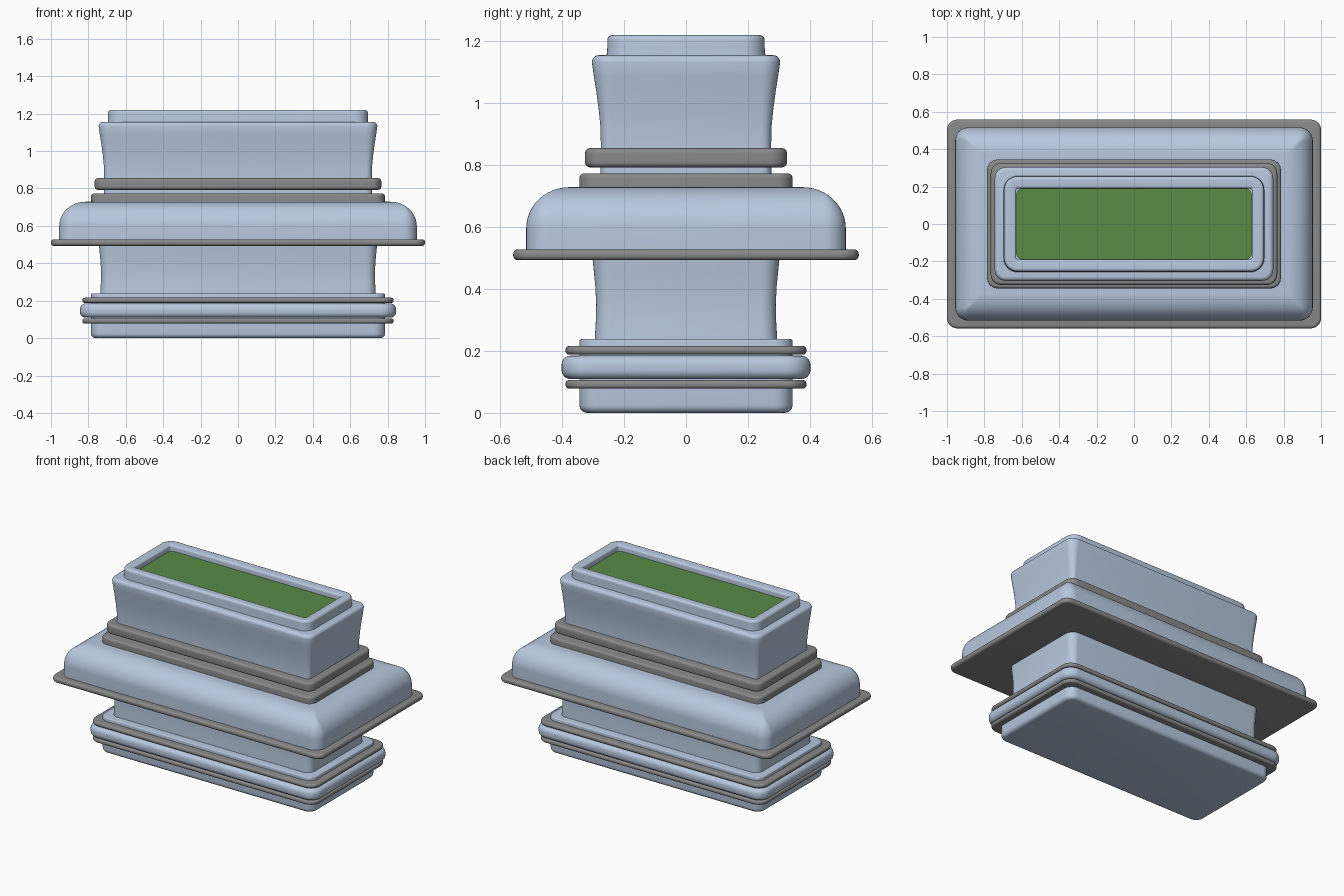
import bpy, bmesh
from math import pi, sin, cos, radians

if "Cube" in bpy.data.objects:
    bpy.data.objects.remove(bpy.data.objects["Cube"])


def material(name, color):
    m = bpy.data.materials.new(name)
    m.diffuse_color = color
    m.use_nodes = True
    m.node_tree.nodes["Principled BSDF"].inputs["Base Color"].default_value = m.diffuse_color
    return m


BLUE = material("pale_blue", (0.48, 0.58, 0.74, 1))
GREY = material("trim_grey", (0.25, 0.25, 0.25, 1))
GREEN = material("panel_green", (0.10, 0.26, 0.06, 1))


def outline(hx, hy, r, seg=8):
    """Rounded rectangle, counter-clockwise."""
    pts = []
    for i, (sx, sy) in enumerate([(1, 1), (-1, 1), (-1, -1), (1, -1)]):
        for k in range(seg + 1):
            a = pi / 2 * (i + k / seg)
            pts.append((sx * (hx - r) + r * cos(a), sy * (hy - r) + r * sin(a)))
    return pts


def loft(name, hx, hy, corner, profile, mat, closed=False):
    """Sweep a profile of (inset, z) points around a rounded rectangle."""
    bm = bmesh.new()
    rings = []
    for inset, z in profile:
        r = max(corner - inset, 0.012)
        rings.append([bm.verts.new((x, y, z))
                      for x, y in outline(hx - inset, hy - inset, r)])
    pairs = list(zip(rings, rings[1:]))
    if closed:
        pairs.append((rings[-1], rings[0]))
    for a, b in pairs:
        n = len(a)
        for i in range(n):
            j = (i + 1) % n
            bm.faces.new((a[i], a[j], b[j], b[i]))
    if not closed:
        bm.faces.new(rings[0][::-1])
        bm.faces.new(rings[-1])
    bmesh.ops.recalc_face_normals(bm, faces=bm.faces)
    me = bpy.data.meshes.new(name)
    bm.to_mesh(me)
    bm.free()
    ob = bpy.data.objects.new(name, me)
    bpy.context.collection.objects.link(ob)
    me.materials.append(mat)
    bpy.context.view_layer.objects.active = ob
    ob.select_set(True)
    bpy.ops.object.shade_smooth_by_angle(angle=radians(35))
    ob.select_set(False)
    return ob


def fillet(inset, z, r, start, seg=5):
    """Quarter-round profile points about a centre, from a start angle."""
    return [(inset - r * cos(start + pi / 2 * k / seg),
             z + r * sin(start + pi / 2 * k / seg)) for k in range(seg + 1)]


def slab(name, hx, hy, z0, z1, corner, bottom, top, mat):
    """Plate with rounded bottom and top edges."""
    low = fillet(bottom, z0 + bottom, bottom, -pi / 2) if bottom else [(0, z0)]
    high = fillet(top, z1 - top, top, 0) if top else [(0, z1)]
    return loft(name, hx, hy, corner, low + high, mat)


# Base plinth with its stacked mouldings
slab("base_plinth", 0.787, 0.344, 0.0, 0.238, 0.06, 0.025, 0.006, BLUE)
slab("lower_base_trim", 0.832, 0.389, 0.078, 0.106, 0.07, 0.012, 0.012, GREY)
slab("base_moulding", 0.845, 0.402, 0.109, 0.185, 0.08, 0.03, 0.03, BLUE)
slab("upper_base_trim", 0.832, 0.389, 0.188, 0.216, 0.07, 0.012, 0.012, GREY)

# Slightly waisted lower column
loft("lower_column", 0.744, 0.302, 0.06,
     [(0.007, 0.23), (0.011, 0.30), (0.012, 0.35), (0.009, 0.41),
      (0.004, 0.46), (0.0, 0.50)], BLUE)

# Wide flange and the domed shoulder on it
slab("wide_flange", 1.0, 0.558, 0.493, 0.528, 0.055, 0.015, 0.015, GREY)
dome = [(0.14 * (1 - cos(pi / 2 * k / 12)), 0.597 + 0.132 * sin(pi / 2 * k / 12))
        for k in range(13)]
loft("domed_shoulder", 0.956, 0.516, 0.07, [(0, 0.52)] + dome, BLUE)

# Neck collars
slab("lower_collar", 0.785, 0.344, 0.72, 0.773, 0.055, 0, 0.014, GREY)
slab("upper_collar", 0.766, 0.326, 0.793, 0.855, 0.055, 0.016, 0.016, GREY)

# Flared upper column
loft("upper_column", 0.745, 0.304, 0.06,
     [(0.028, 0.76), (0.029, 0.86), (0.028, 0.92), (0.022, 0.98),
      (0.014, 1.04), (0.006, 1.09)] + fillet(0.022, 1.133, 0.022, 0), BLUE)

# Raised rim around the recessed panel
loft("top_rim", 0.694, 0.254, 0.07,
     [(-0.003, 1.15), (0, 1.18)] + fillet(0.016, 1.204, 0.016, 0)
     + fillet(0.051, 1.204, 0.013, pi / 2) + [(0.064, 1.15)], BLUE, closed=True)
slab("green_panel", 0.634, 0.194, 1.14, 1.18, 0.05, 0, 0, GREEN)
